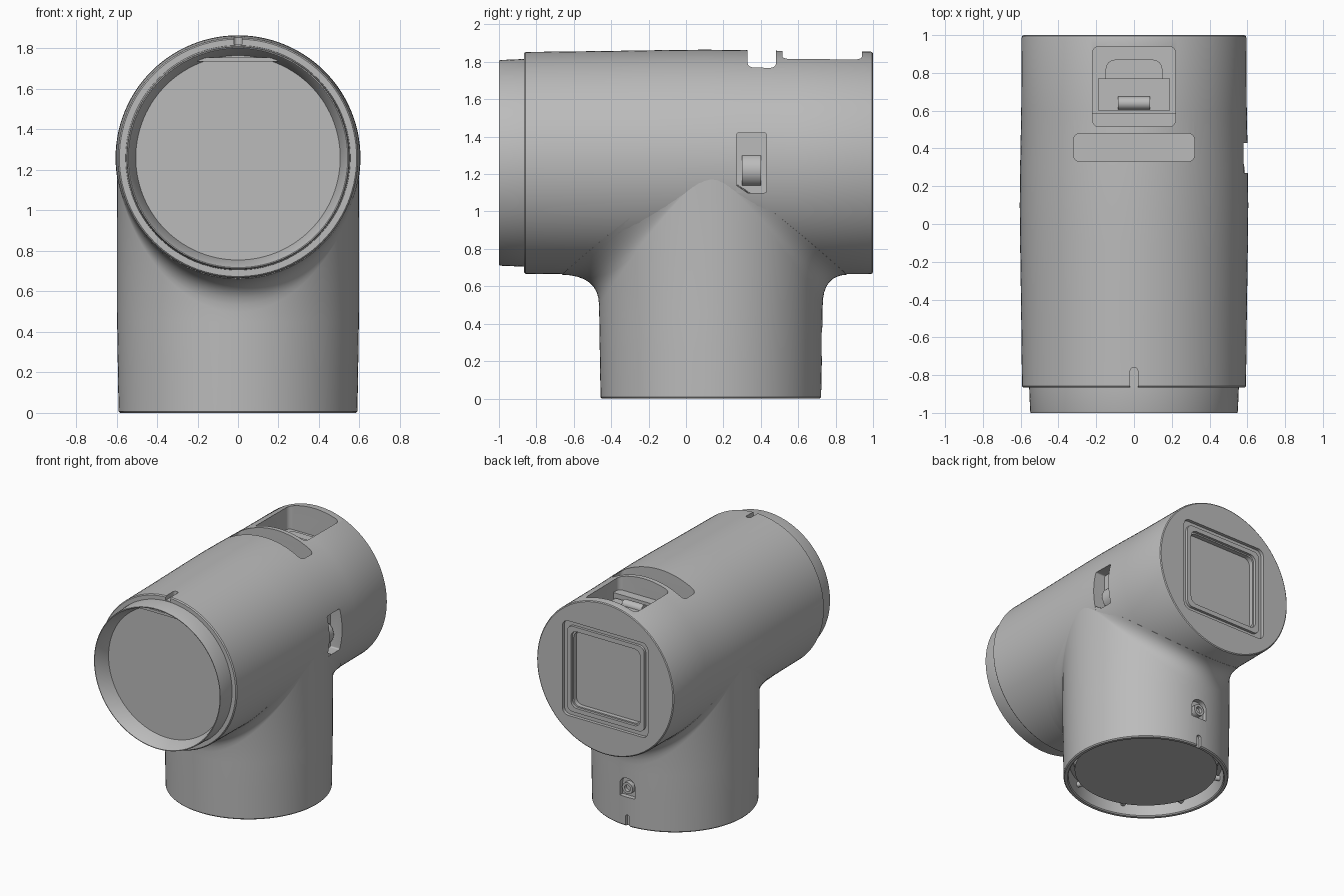
import bpy, bmesh, math
from mathutils import Vector

if "Cube" in bpy.data.objects:
    bpy.data.objects.remove(bpy.data.objects["Cube"])

SEG = 112
AXIS_Z = 1.26       # height of the barrel axis
LEG_Y = 0.133       # depth of the leg axis

grey = bpy.data.materials.new("plain grey")
grey.use_nodes = True
grey.diffuse_color = (0.5, 0.5, 0.5, 1)
grey.node_tree.nodes["Principled BSDF"].inputs["Base Color"].default_value = (0.5, 0.5, 0.5, 1)


def finish(name, bm):
    bmesh.ops.recalc_face_normals(bm, faces=bm.faces)
    mesh = bpy.data.meshes.new(name)
    bm.to_mesh(mesh)
    bm.free()
    mesh.materials.append(grey)
    ob = bpy.data.objects.new(name, mesh)
    bpy.context.scene.collection.objects.link(ob)
    return ob


def loft(name, rings):
    """Closed skin through a list of equal rings, capped at both ends."""
    bm = bmesh.new()
    loops = [[bm.verts.new(p) for p in ring] for ring in rings]
    for a, b in zip(loops, loops[1:]):
        for i in range(len(a)):
            j = (i + 1) % len(a)
            bm.faces.new((a[i], a[j], b[j], b[i]))
    bm.faces.new(loops[0])
    bm.faces.new(loops[-1])
    return finish(name, bm)


def angles():
    return [math.tau * i / SEG for i in range(SEG)]


def lathe_y(name, profile):
    return loft(name, [[(r * math.sin(a), y, AXIS_Z + r * math.cos(a)) for a in angles()]
                       for r, y in profile])


def box(name, x, y, z, axis=None, radius=0.0, keep=None):
    """Box from ranges; edges along one axis may be rounded, on one side only via keep."""
    bm = bmesh.new()
    bmesh.ops.create_cube(bm, size=1)
    for v in bm.verts:
        v.co = Vector([(lo + hi) / 2 + c * (hi - lo) for c, (lo, hi) in zip(v.co, (x, y, z))])
    if axis is not None:
        edges = [e for e in bm.edges
                 if abs((e.verts[0].co - e.verts[1].co).normalized()[axis]) > 0.9
                 and (keep is None or keep(e.verts[0].co))]
        bmesh.ops.bevel(bm, geom=edges, offset=radius, segments=6, profile=0.5, affect='EDGES')
    return finish(name, bm)


def rod(name, axis, radius, length, centre):
    bm = bmesh.new()
    bmesh.ops.create_cone(bm, cap_ends=True, segments=32, radius1=radius, radius2=radius, depth=length)
    turn = Vector((0, 0, 1)).rotation_difference(Vector(axis)).to_matrix()
    bmesh.ops.transform(bm, matrix=turn.to_4x4(), verts=bm.verts)
    bmesh.ops.translate(bm, vec=centre, verts=bm.verts)
    return finish(name, bm)


def carve(ob, cutters):
    for c in cutters:
        mod = ob.modifiers.new(c.name, 'BOOLEAN')
        mod.operation, mod.solver, mod.object = 'DIFFERENCE', 'EXACT', c
    bpy.context.view_layer.update()
    mesh = bpy.data.meshes.new_from_object(ob.evaluated_get(bpy.context.evaluated_depsgraph_get()))
    ob.modifiers.clear()
    ob.data = mesh
    for c in cutters:
        bpy.data.objects.remove(c)


# Barrel: front dish, collar, stepped lip, slightly swollen body, rounded back edge
barrel = lathe_y("barrel", [
    (0.505, -0.88), (0.538, -0.995), (0.542, -1.0), (0.547, -1.0), (0.55, -0.99), (0.555, -0.866),
    (0.586, -0.866), (0.593, -0.858), (0.597, -0.5), (0.603, -0.1), (0.605, 0.1),
    (0.603, 0.3), (0.597, 0.6), (0.595, 0.985), (0.592, 0.995), (0.585, 1.0)])


def back_square(name, half, depth):
    return box(name, (-half, half), (1 - depth, 1.1), (AXIS_Z - half, AXIS_Z + half), 1, 0.05)


carve(barrel, [
    box("top_pocket", (-0.22, 0.22), (0.515, 0.94), (1.64, 2), 2, 0.035),
    box("top_slot", (-0.32, 0.32), (0.33, 0.48), (1.68, 2), 2, 0.035),
    box("side_window", (0.5, 0.8), (0.27, 0.43), (1.1, 1.42), 0, 0.01),
    box("front_notch", (-0.02, 0.02), (-0.95, -0.76), (1.82, 2), 2, 0.018, lambda p: p.y > -0.8),
    back_square("back_frame_step", 0.37, 0.025),
    back_square("back_panel_recess", 0.29, 0.06)])

# Raised bead round the back opening, lying inside the step
bead = back_square("back_bead", 0.335, 0.03)
for v in bead.data.vertices:
    v.co.y = min(v.co.y, 0.995)
carve(bead, [back_square("back_bead_opening", 0.30, 0.2)])

# Leg: recessed foot, slight taper, fillet that follows the barrel's curve
BARREL_R = 0.602


def barrel_under(x):
    return AXIS_Z - math.sqrt(max(BARREL_R ** 2 - x * x, 0))


def leg_ring(r, z):
    return [(r * math.sin(a), LEG_Y + r * math.cos(a), z) for a in angles()]


def fillet_ring(t):
    ring = []
    for a in angles():
        s, c = math.sin(a), math.cos(a)
        r = 0.598
        f = (0.13 if c > 0 else 0.2) * c * c
        z0 = barrel_under(r * s)
        z2 = barrel_under((r + f) * s) + 0.004
        rad = r + f * t * t
        z = (1 - t) ** 2 * (z0 - 0.16 * c * c) + 2 * t * (1 - t) * z0 + t * t * z2
        ring.append((rad * s, LEG_Y + rad * c, z))
    return ring


foot = [(0.51, 0.065), (0.515, 0.12), (0.548, 0.12), (0.555, 0.008), (0.562, 0),
        (0.583, 0), (0.59, 0.008), (0.594, 0.25), (0.597, 0.45)]
leg = loft("leg", [leg_ring(r, z) for r, z in foot]
           + [fillet_ring(i / 8) for i in range(9)] + [leg_ring(0.3, 1.2)])
carve(leg, [
    box("latch_recess", (-0.065, 0.065), (0.69, 0.9), (0.23, 0.38), 1, 0.06, lambda p: p.z > 0.3),
    box("foot_notch", (-0.018, 0.018), (0.7, 0.9), (-0.05, 0.09), 1, 0.017, lambda p: p.z > 0)])

# Button with a hole in the recess at the back of the leg
button = rod("leg_button", (0, 1, 0), 0.045, 0.06, (0, 0.695, 0.3))
carve(button, [rod("button_hole", (0, 1, 0), 0.025, 0.06, (0, 0.73, 0.3))])

# Small spokes bridging the groove in the foot
for i in range(8):
    a = math.tau * (i + 0.5) / 8
    rod("foot_spoke", (math.sin(a), math.cos(a), 0), 0.02, 0.06,
        (0.53 * math.sin(a), LEG_Y + 0.53 * math.cos(a), 0.09))

# Latch in the top pocket
box("latch_plate", (-0.19, 0.19), (0.6, 0.77), (1.6, 1.69))
box("latch_tongue", (-0.15, 0.15), (0.75, 0.87), (1.6, 1.67), 2, 0.05, lambda p: p.y > 0.8)
box("latch_shelf", (-0.22, 0.22), (0.515, 0.585), (1.6, 1.72))
rod("latch_roller", (1, 0, 0), 0.035, 0.17, (0, 0.64, 1.69))

# Wheel in the side window and key tab in the front dish
rod("window_wheel", (0, 1, 0), 0.09, 0.1, (0.46, 0.35, 1.22))
box("front_key_tab", (-0.2, 0.2), (-0.93, -0.87), (1.735, 1.755))

for ob in bpy.context.scene.objects:
    ob.select_set(ob.type == 'MESH')
bpy.context.view_layer.objects.active = barrel
bpy.ops.object.shade_smooth_by_angle(angle=math.radians(30))
